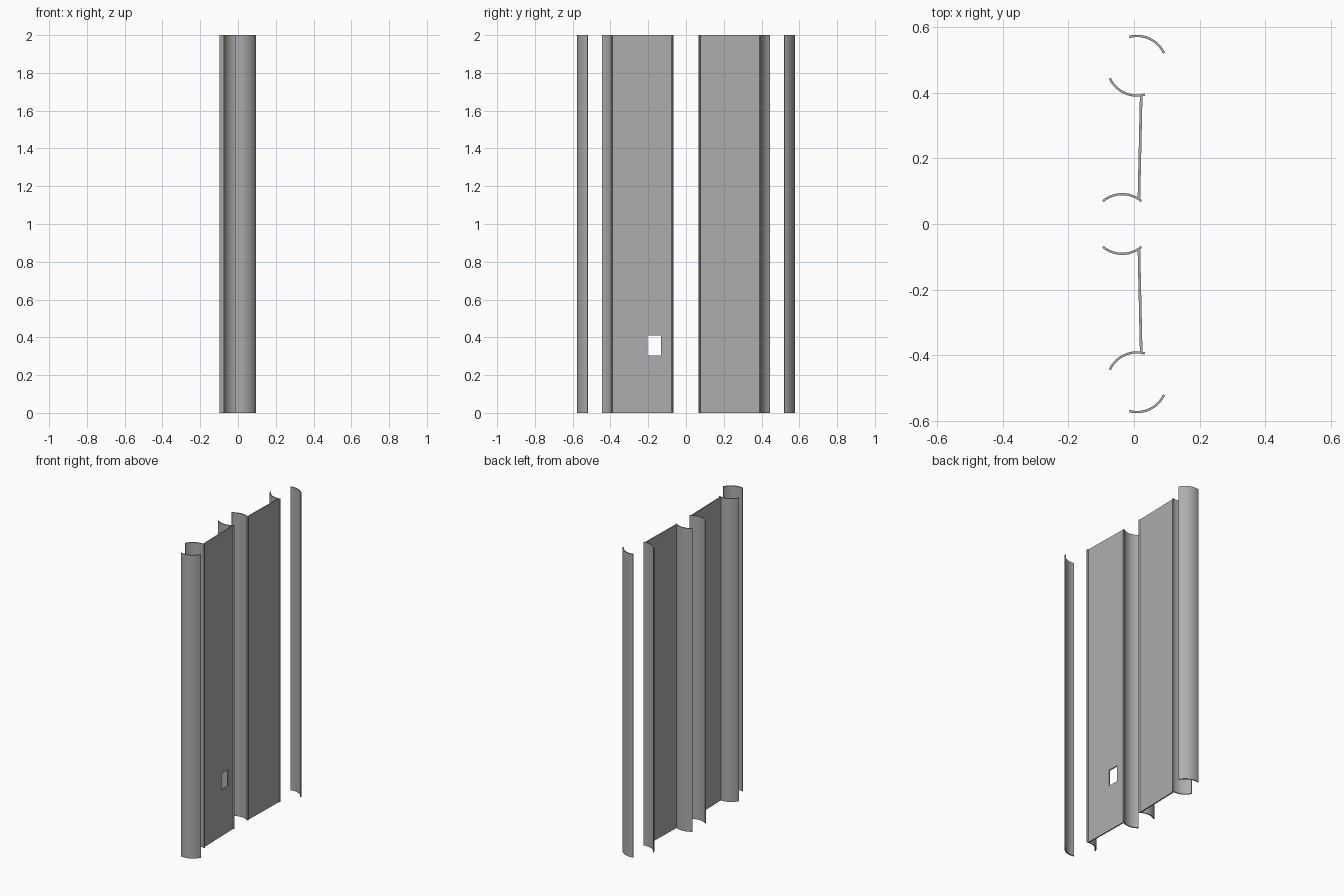
import bpy, bmesh, math
from mathutils import Vector

if "Cube" in bpy.data.objects:
    bpy.data.objects.remove(bpy.data.objects["Cube"])

HEIGHT = 2.0

# Dark grey finish shared by every part
grey = bpy.data.materials.new("dark_grey")
grey.diffuse_color = (0.42, 0.42, 0.42, 1)
grey.use_nodes = True
grey.node_tree.nodes["Principled BSDF"].inputs["Base Color"].default_value = grey.diffuse_color


def extrude(name, pts):
    """Extrude a closed plan outline from the floor to full height."""
    bm = bmesh.new()
    face = bm.faces.new([bm.verts.new((x, y, 0)) for x, y in pts])
    top = bmesh.ops.extrude_face_region(bm, geom=[face])["geom"]
    bmesh.ops.translate(bm, vec=(0, 0, HEIGHT),
                        verts=[v for v in top if isinstance(v, bmesh.types.BMVert)])
    bmesh.ops.recalc_face_normals(bm, faces=bm.faces)
    me = bpy.data.meshes.new(name)
    bm.to_mesh(me)
    bm.free()
    me.materials.append(grey)
    ob = bpy.data.objects.new(name, me)
    bpy.context.collection.objects.link(ob)
    bpy.ops.object.select_all(action='DESELECT')
    bpy.context.view_layer.objects.active = ob
    ob.select_set(True)
    return ob


def curved_sheet(name, cx, cy, a0, a1, side, r=0.091, t=0.007, n=16):
    ang = [math.radians(a0 + (a1 - a0) * i / n) for i in range(n + 1)]
    outer = [(cx + (r + t / 2) * math.cos(a), side * (cy + (r + t / 2) * math.sin(a))) for a in ang]
    inner = [(cx + (r - t / 2) * math.cos(a), side * (cy + (r - t / 2) * math.sin(a))) for a in ang]
    extrude(name, outer + inner[::-1])
    bpy.ops.object.shade_smooth_by_angle(angle=math.radians(30))


def flat_panel(name, p, q, side, t=0.008):
    p, q = Vector((p[0], side * p[1])), Vector((q[0], side * q[1]))
    d = (q - p).normalized()
    n = Vector((-d.y, d.x)) * t / 2
    return extrude(name, [p + n, q + n, q - n, p - n])


for label, side in (("front", -1), ("back", 1)):
    # Two opposed shells sharing one round end axis
    curved_sheet(label + "_outer_shell", 0.009, 0.4825, 25, 105, side)
    curved_sheet(label + "_inner_shell", 0.009, 0.4825, 205, 285, side)
    # Shell around the middle axis
    curved_sheet(label + "_middle_shell", -0.036, 0.0, 50, 130, side)
    # Slightly slanted wall joining the shells
    panel = flat_panel(label + "_wall", (0.015, 0.076), (0.022, 0.394), side)

    # Small rectangular opening in the front wall only
    if side < 0:
        bpy.ops.mesh.primitive_cube_add(size=1, location=(0.018, -0.168, 0.358))
        cutter = bpy.context.object
        cutter.name = "opening_cutter"
        cutter.scale = (0.1, 0.07, 0.106)
        cutter.hide_render = True
        cutter.data.materials.append(grey)
        mod = panel.modifiers.new("opening", 'BOOLEAN')
        mod.object = cutter
        mod.operation = 'DIFFERENCE'
        mod.solver = 'EXACT'
        bpy.context.view_layer.objects.active = panel
        bpy.ops.object.modifier_apply(modifier=mod.name)
        bpy.data.objects.remove(cutter)
